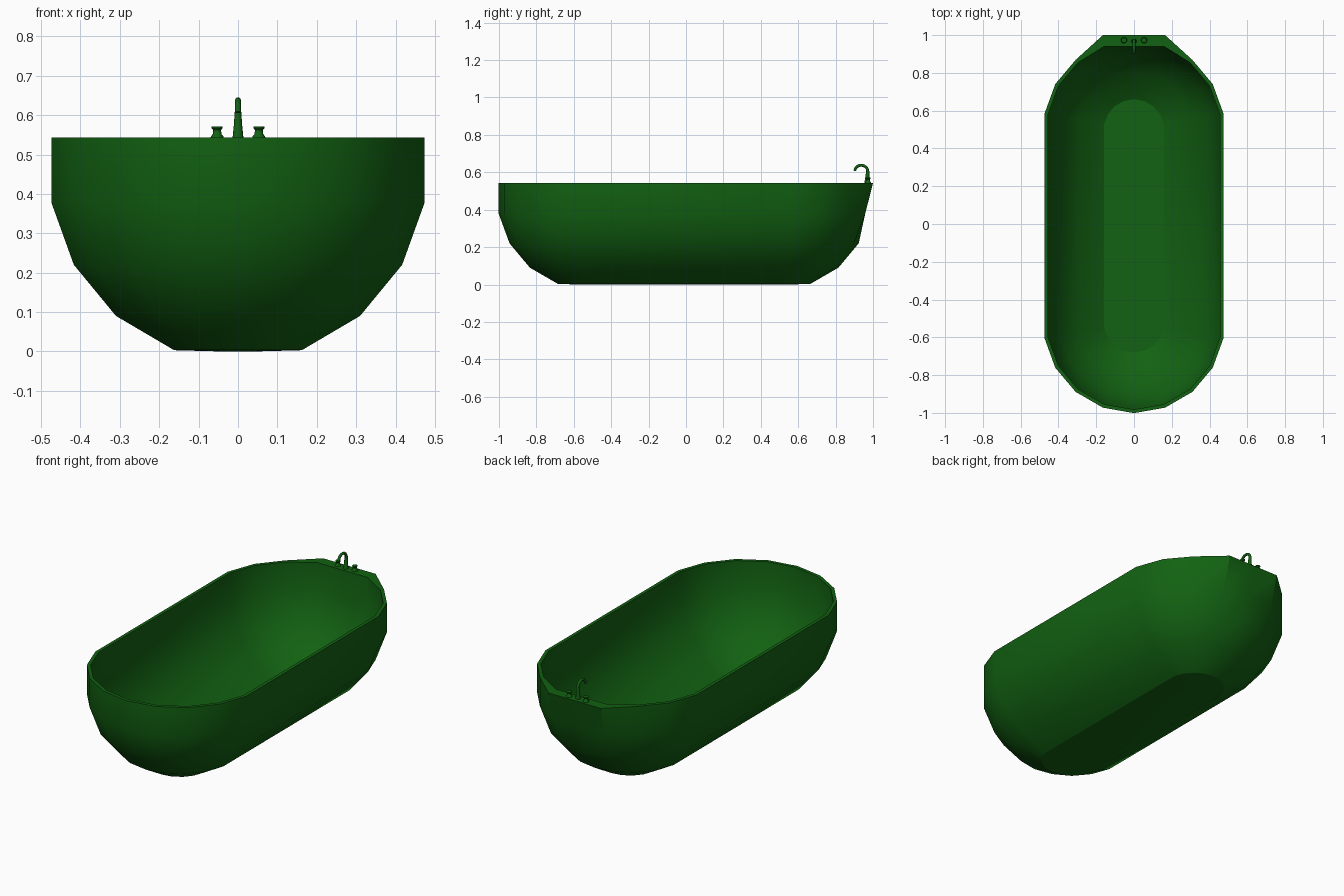
import bpy, bmesh, math
from mathutils import Vector

cube = bpy.data.objects.get("Cube")
if cube:
    bpy.data.objects.remove(cube, do_unlink=True)

green = bpy.data.materials.new("deep_green")
green.use_nodes = True
color = (0.006, 0.12, 0.006, 1)
green.diffuse_color = color
green.node_tree.nodes["Principled BSDF"].inputs["Base Color"].default_value = color


def finish(name, bm, angle):
    """Turn a bmesh into a coloured, smooth shaded object."""
    bmesh.ops.recalc_face_normals(bm, faces=bm.faces)
    mesh = bpy.data.meshes.new(name)
    bm.to_mesh(mesh)
    bm.free()
    mesh.materials.append(green)
    obj = bpy.data.objects.new(name, mesh)
    bpy.context.collection.objects.link(obj)
    bpy.ops.object.select_all(action='DESELECT')
    obj.select_set(True)
    bpy.context.view_layer.objects.active = obj
    bpy.ops.object.shade_smooth_by_angle(angle=math.radians(angle))
    return obj


def loft(bm, rings):
    """Bridge point rings and cap both ends."""
    loops = [[bm.verts.new(p) for p in ring] for ring in rings]
    for a, b in zip(loops, loops[1:]):
        for i in range(len(a)):
            j = (i + 1) % len(a)
            bm.faces.new((a[i], a[j], b[j], b[i]))
    bm.faces.new(loops[0])
    bm.faces.new(loops[-1])


def tub_ring(radius, z, back=None):
    """Stadium outline; back flattens the three rear points."""
    r = radius / math.sin(math.radians(80))
    points = []
    for a in range(-80, 81, 20):
        t = math.radians(a)
        points.append((r * math.sin(t), -0.52 - r * math.cos(t), z))
    for a in range(80, -81, -20):
        t = math.radians(a)
        y = 0.50 + r * math.cos(t)
        if back and abs(a) <= 20:
            y = back
        points.append((r * math.sin(t), y, z))
    return points


# Tub: outer shell up to the rim, then the basin down to its floor
bm = bmesh.new()
loft(bm, [
    tub_ring(0.05, 0.0), tub_ring(0.162, 0.003), tub_ring(0.31, 0.09),
    tub_ring(0.417, 0.22), tub_ring(0.474, 0.378, 0.958),
    tub_ring(0.474, 0.543, 1.0),
    tub_ring(0.455, 0.543, 0.94), tub_ring(0.455, 0.382, 0.935),
    tub_ring(0.398, 0.23), tub_ring(0.298, 0.106), tub_ring(0.158, 0.022)])
finish("bathtub", bm, 27)

# Spout: tapered column bending into a hook over the basin
path = [(0.967, 0.541, 0.014), (0.969, 0.57, 0.011), (0.972, 0.605, 0.0085)]
for k in range(1, 9):
    t = math.radians(k * 22)
    path.append((0.937 + 0.035 * math.cos(t), 0.605 + 0.033 * math.sin(t), 0.0075))
bm = bmesh.new()
rings = []
for i, (y, z, r) in enumerate(path):
    prev, nxt = path[max(i - 1, 0)], path[min(i + 1, len(path) - 1)]
    d = Vector((0, nxt[0] - prev[0], nxt[1] - prev[1])).normalized()
    side = Vector((1, 0, 0))
    up = d.cross(side)
    rings.append([Vector((0, y, z)) + r * (side * math.cos(s) + up * math.sin(s))
                  for s in (n * math.tau / 12 for n in range(12))])
loft(bm, rings)
finish("spout", bm, 40)

# Taps: waisted knobs on both sides of the spout
for name, x in (("left_tap", 0.053), ("right_tap", -0.053)):
    bm = bmesh.new()
    profile = [(0.017, 0.541), (0.016, 0.546), (0.011, 0.552),
               (0.010, 0.562), (0.014, 0.567), (0.014, 0.571)]
    loft(bm, [[(x + r * math.cos(s), 0.973 + r * math.sin(s), z)
               for s in (n * math.tau / 12 for n in range(12))]
              for r, z in profile])
    finish(name, bm, 35)
